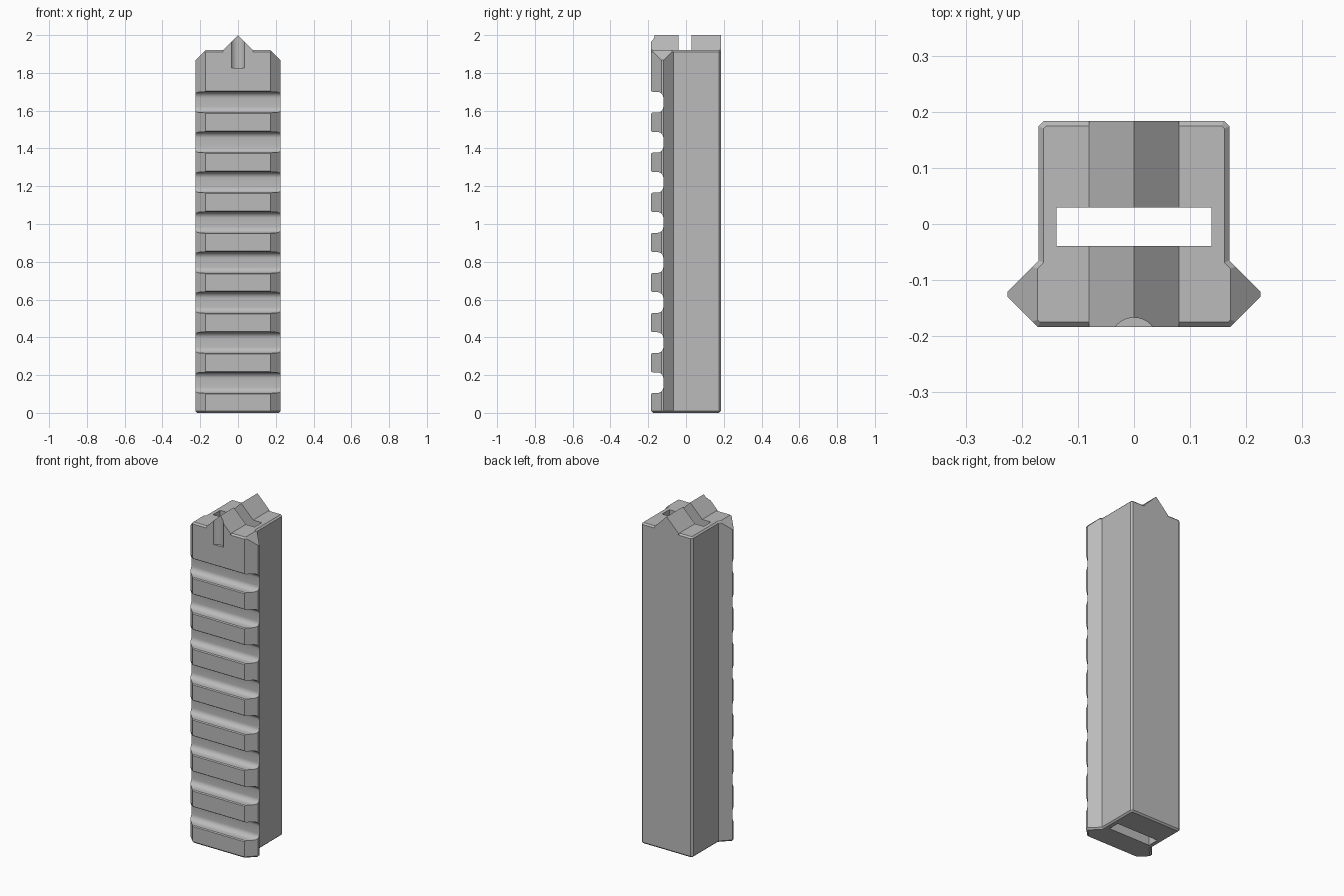
import bpy, bmesh
from math import cos, sin, pi, radians
from mathutils import Vector

if "Cube" in bpy.data.objects:
    bpy.data.objects.remove(bpy.data.objects["Cube"], do_unlink=True)

grey = bpy.data.materials.new("plain grey")
grey.use_nodes = True
grey.diffuse_color = (0.5, 0.5, 0.5, 1)
grey.node_tree.nodes["Principled BSDF"].inputs["Base Color"].default_value = (0.5, 0.5, 0.5, 1)

TOP = 1.92       # height of the bar without its ridge
FRONT = -0.184
BACK = 0.184
EDGE = 0.009     # small chamfer on both ends


def extrude(name, profile, axis, lo, hi, finish=None):
    """Extrude a 2D profile along one axis and make it an object."""
    bm = bmesh.new()

    def place(p, t):
        co = list(p)
        co.insert("xyz".index(axis), t)
        return bm.verts.new(co)

    a = [place(p, lo) for p in profile]
    b = [place(p, hi) for p in profile]
    bm.faces.new(a)
    bm.faces.new(b)
    for i in range(len(a)):
        j = (i + 1) % len(a)
        bm.faces.new((a[i], a[j], b[j], b[i]))
    bmesh.ops.recalc_face_normals(bm, faces=bm.faces)
    if finish:
        finish(bm)
        bmesh.ops.recalc_face_normals(bm, faces=bm.faces)
    mesh = bpy.data.meshes.new(name)
    bm.to_mesh(mesh)
    bm.free()
    mesh.materials.append(grey)
    obj = bpy.data.objects.new(name, mesh)
    bpy.context.collection.objects.link(obj)
    return obj


def combine(target, other, operation):
    """Apply a boolean and remove the helper."""
    mod = target.modifiers.new("boolean", "BOOLEAN")
    mod.operation = operation
    mod.solver = "EXACT"
    mod.object = other
    bpy.ops.object.select_all(action="DESELECT")
    bpy.context.view_layer.objects.active = target
    target.select_set(True)
    bpy.ops.object.modifier_apply(modifier=mod.name)
    bpy.data.objects.remove(other, do_unlink=True)


def finish_bar(bm):
    # chamfer the rims of both ends
    rims = [e for e in bm.edges if abs(e.verts[0].co.z - e.verts[1].co.z) < 1e-5]
    bmesh.ops.bevel(bm, geom=rims, offset=EDGE, segments=1, affect="EDGES")
    # slope the upper ends of the side wings
    for side in (-1, 1):
        cut = bmesh.ops.bisect_plane(
            bm, geom=bm.verts[:] + bm.edges[:] + bm.faces[:],
            plane_co=Vector((side * 0.172, 0, TOP)),
            plane_no=Vector((side, 0, 1)), clear_outer=True)
        edges = [g for g in cut["geom_cut"] if isinstance(g, bmesh.types.BMEdge)]
        bmesh.ops.holes_fill(bm, edges=edges, sides=0)


# Bar with side wings
half = [(0.16, BACK), (0.17, BACK - 0.01), (0.17, -0.065),
        (0.225, -0.12), (0.225, -0.13), (0.171, FRONT)]
outline = half + [(-x, y) for x, y in reversed(half)]
rail = extrude("rail_body", outline, "z", 0, TOP, finish_bar)

# Pointed ridge across the top
ridge = extrude("ridge", [(-0.08, 1.88), (0.08, 1.88), (0.08, TOP), (0, 2), (-0.08, TOP)],
                "y", FRONT, BACK)
combine(rail, ridge, "UNION")

# Slot running the whole length
slot = extrude("slot_cutter", [(-0.138, -0.039), (0.138, -0.039), (0.138, 0.029), (-0.138, 0.029)],
               "z", -0.1, 2.1)
combine(rail, slot, "DIFFERENCE")

# Eight rounded cross notches on the front
FLOOR, WIDTH, ROUND = -0.12, 0.055, 0.032
upper = [(-0.25, 0.06), (FRONT, 0.06), (FRONT + 0.006, WIDTH)]
for i in range(9):
    t = pi / 2 * (1 - i / 8)
    upper.append((FLOOR - ROUND + ROUND * cos(t), WIDTH - ROUND + ROUND * sin(t)))
notch_profile = [(y, 0.16 + z) for y, z in upper]
notch_profile += [(y, 0.16 - z) for y, z in reversed(upper)]
notch = extrude("notch_cutter", notch_profile, "x", -0.3, 0.3)
rows = notch.modifiers.new("rows", "ARRAY")
rows.count = 8
rows.use_relative_offset = False
rows.use_constant_offset = True
rows.constant_offset_displace = (0, 0, 0.2121)
combine(rail, notch, "DIFFERENCE")

# Shallow round groove at the upper front
R = 0.042
circle = [(R * cos(i * pi / 24), -0.209 + R * sin(i * pi / 24)) for i in range(48)]
groove = extrude("groove_cutter", circle, "z", 1.825, 2.1)
combine(rail, groove, "DIFFERENCE")

bpy.ops.object.shade_smooth_by_angle(angle=radians(25))
